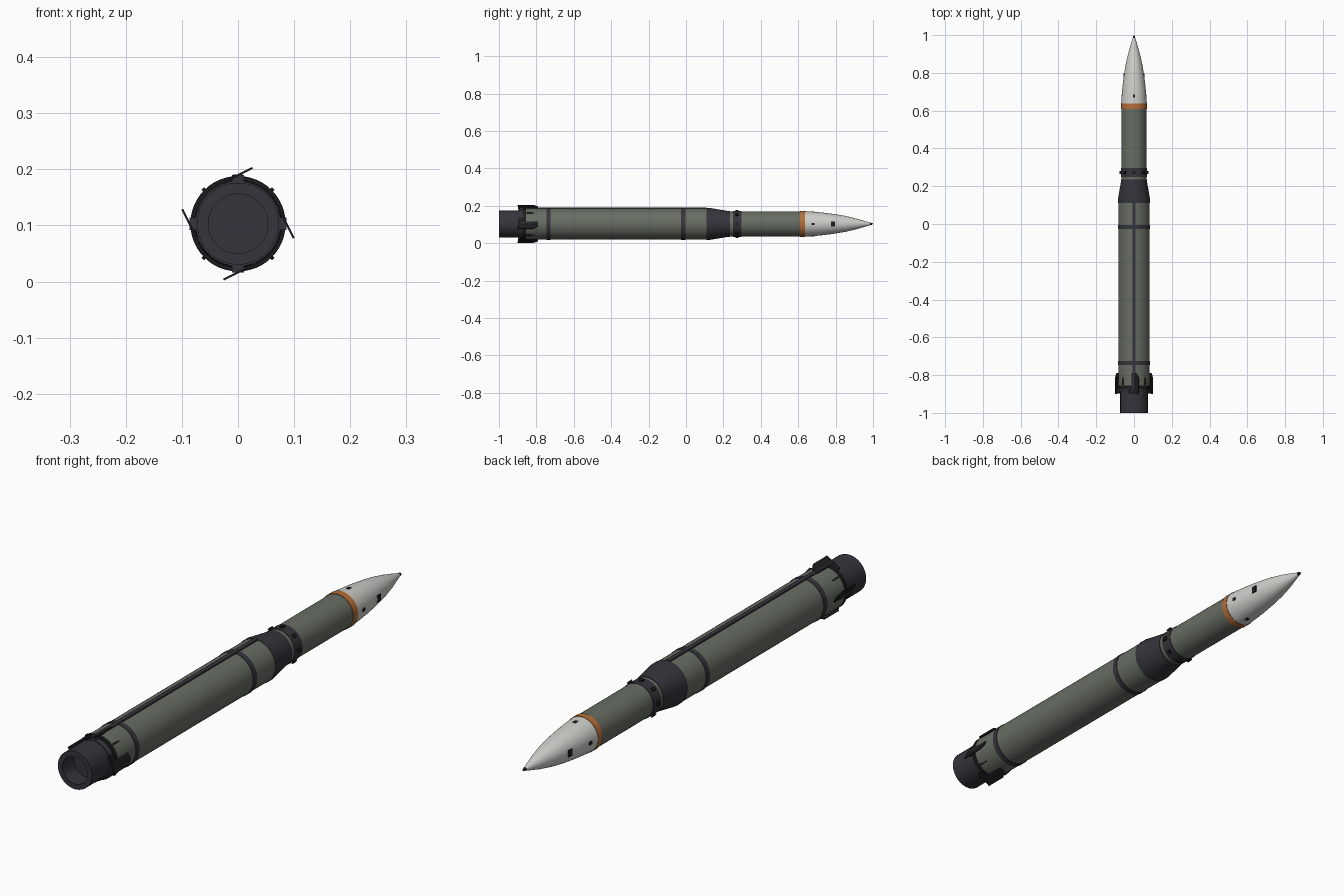
import bpy, bmesh, math
from mathutils import Matrix, Vector

if "Cube" in bpy.data.objects:
    bpy.data.objects.remove(bpy.data.objects["Cube"], do_unlink=True)

AXIS = 0.103  # height of the long axis


def material(name, rgb):
    m = bpy.data.materials.new(name)
    m.use_nodes = True
    m.diffuse_color = (*rgb, 1)
    bsdf = next(n for n in m.node_tree.nodes if n.type == 'BSDF_PRINCIPLED')
    bsdf.inputs["Base Color"].default_value = (*rgb, 1)
    return m


GREEN = material("olive grey", (0.135, 0.155, 0.125))
DARK = material("dark grey", (0.036, 0.035, 0.045))
BLACK = material("black", (0.012, 0.012, 0.014))
WHITE = material("off white", (0.62, 0.62, 0.59))
ORANGE = material("orange", (0.46, 0.16, 0.04))


def finish(name, bm, mat, angle=0.0, smooth=False):
    """Turn a bmesh into an object, rolled about the long axis."""
    bmesh.ops.recalc_face_normals(bm, faces=bm.faces)
    bm.transform(Matrix.Translation((0, 0, AXIS)) @ Matrix.Rotation(angle, 4, 'Y'))
    mesh = bpy.data.meshes.new(name)
    bm.to_mesh(mesh)
    bm.free()
    mesh.materials.append(mat)
    ob = bpy.data.objects.new(name, mesh)
    bpy.context.collection.objects.link(ob)
    if smooth:
        bpy.ops.object.select_all(action='DESELECT')
        ob.select_set(True)
        bpy.context.view_layer.objects.active = ob
        bpy.ops.object.shade_smooth_by_angle(angle=math.radians(30))
    return ob


def lathe(name, profile, mat, sides=48):
    """Revolve (y, radius) points around the long axis."""
    bm = bmesh.new()
    verts = [bm.verts.new((0, y, r)) for y, r in profile]
    edges = [bm.edges.new(pair) for pair in zip(verts, verts[1:])]
    bmesh.ops.spin(bm, geom=verts + edges, cent=(0, 0, 0), axis=(0, 1, 0),
                   angle=math.tau, steps=sides)
    bmesh.ops.remove_doubles(bm, verts=bm.verts, dist=1e-5)
    return finish(name, bm, mat, smooth=True)


def drum(name, y0, y1, r0, r1, mat):
    return lathe(name, [(y0, 0), (y0, r0), (y1, r1), (y1, 0)], mat)


def block(name, y0, y1, width, r0, r1, angle, mat):
    """Box standing on the hull at the given roll angle."""
    bm = bmesh.new()
    bmesh.ops.create_cube(bm, size=1)
    bm.transform(Matrix.Translation((0, (y0 + y1) / 2, (r0 + r1) / 2))
                 @ Matrix.Diagonal((width, y1 - y0, r1 - r0, 1)))
    return finish(name, bm, mat, angle)


def prism(name, outline, offset, mat, angle):
    """Extrude a flat outline by an offset vector."""
    bm = bmesh.new()
    face = bm.faces.new([bm.verts.new(p) for p in outline])
    moved = bmesh.ops.extrude_face_region(bm, geom=[face])["geom"]
    bmesh.ops.translate(bm, vec=offset,
                        verts=[v for v in moved if isinstance(v, bmesh.types.BMVert)])
    return finish(name, bm, mat, angle)


# Hollow exhaust nozzle and tail step
lathe("nozzle", [(-0.87, 0), (-0.87, 0.073), (-1, 0.073), (-1, 0.053),
                 (-0.93, 0.053), (-0.93, 0)], DARK)
drum("tail_step", -0.89, -0.85, 0.076, 0.080, DARK)

# Main stage with bands
drum("main_stage", -0.86, 0.12, 0.083, 0.083, GREEN)
drum("tail_ring", -0.87, -0.855, 0.0845, 0.0845, BLACK)
for i, y in enumerate((-0.735, -0.015)):
    drum(f"band_{i + 1}", y - 0.011, y + 0.011, 0.085, 0.085, DARK)

# Stepped neck between stages
lathe("interstage_cone", [(0.11, 0), (0.11, 0.085), (0.13, 0.085), (0.225, 0.069),
                          (0.235, 0.069), (0.235, 0)], DARK)
drum("upper_stage", 0.23, 0.615, 0.067, 0.067, GREEN)
drum("control_ring", 0.25, 0.297, 0.069, 0.069, DARK)
drum("orange_band", 0.61, 0.637, 0.0695, 0.0695, ORANGE)

# Pointed nose and tip
lathe("nose_cone", [(0.63, 0), (0.635, 0.068), (0.67, 0.066), (0.73, 0.0605),
                    (0.79, 0.053), (0.85, 0.043), (0.91, 0.029), (0.96, 0.0145),
                    (0.99, 0.005), (0.99, 0)], WHITE)
lathe("nose_tip", [(0.985, 0), (0.985, 0.0068), (0.995, 0.005), (1, 0)], BLACK, 16)

# Cable duct along the top
block("cable_duct", -0.87, 0.11, 0.017, 0.075, 0.088, 0, DARK)

# Thrusters around the neck
for i in range(8):
    a = math.tau * i / 8
    block(f"thruster_{i + 1}", 0.264, 0.28, 0.014, 0.06, 0.0755, a, BLACK)

# Nose ports
for i in range(4):
    block(f"small_port_{i + 1}", 0.67, 0.686, 0.012, 0.058, 0.067, math.pi / 2 * i, BLACK)
for side, a in (("left", math.pi / 2), ("right", -math.pi / 2)):
    block(f"large_port_{side}", 0.776, 0.796, 0.026, 0.044, 0.056, a, BLACK)

# Folded tail fins, hinges and small wedges between them
inner, outer = Vector((-0.035, 0, 0.071)), Vector((0.025, 0, 0.101))
thick = Vector((0.0016, 0, -0.0032))
for i in range(4):
    a = math.pi / 2 * i
    outline = [inner + Vector((0, -0.895, 0)), outer + Vector((0, -0.9, 0)),
               outer + Vector((0, -0.815, 0)),
               outer.lerp(inner, 0.25) + Vector((0, -0.79, 0)),
               inner + Vector((0, -0.79, 0))]
    prism(f"fin_{i + 1}", outline, thick, BLACK, a)
    block(f"fin_hinge_{i + 1}", -0.89, -0.83, 0.022, 0.07, 0.0865, a, DARK)
    wedge = [(-0.003, -0.855, 0.08), (-0.003, -0.795, 0.08), (-0.003, -0.845, 0.089)]
    prism(f"wedge_{i + 1}", wedge, Vector((0.006, 0, 0)), BLACK, a + math.pi / 4)
